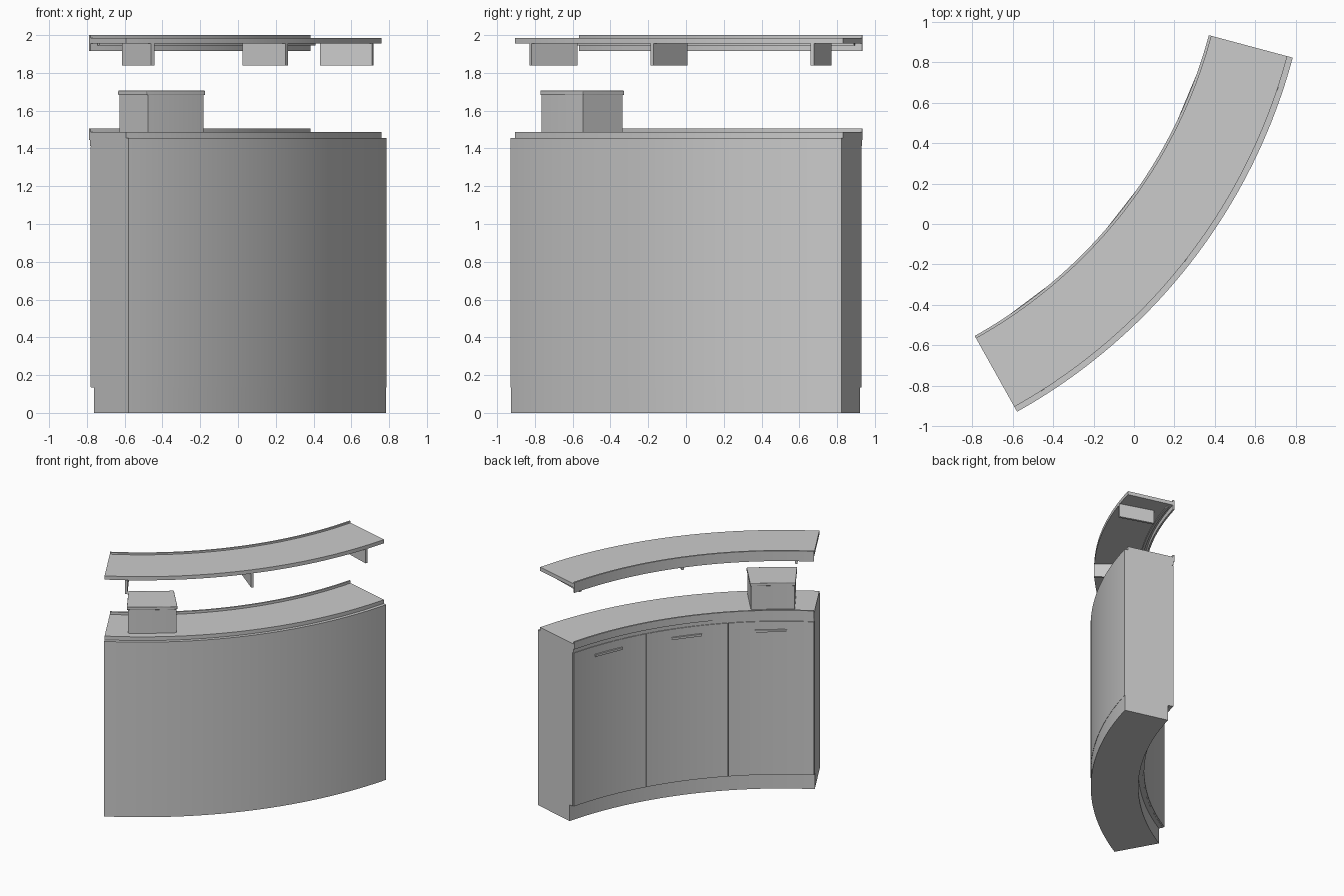
import bpy, bmesh
from math import cos, sin, radians

if "Cube" in bpy.data.objects:
    bpy.data.objects.remove(bpy.data.objects["Cube"])

CX, CY = -1.971, 1.562          # shared centre of all arcs
A0, A1 = -60.8, -15.0           # angular span of the counter


def polar(r, deg, z):
    a = radians(deg)
    return (CX + r * cos(a), CY + r * sin(a), z)


def arc_block(name, r0, r1, z0, z1, a0=A0, a1=A1, seg=48, bevel=0):
    """Curved slab: a rectangular section swept around the shared centre."""
    bm = bmesh.new()
    rings = []
    for i in range(seg + 1):
        a = a0 + (a1 - a0) * i / seg
        rings.append([bm.verts.new(polar(r, a, z))
                      for r, z in ((r0, z0), (r1, z0), (r1, z1), (r0, z1))])
    for p, q in zip(rings, rings[1:]):
        for k in range(4):
            bm.faces.new((p[k], p[(k + 1) % 4], q[(k + 1) % 4], q[k]))
    bm.faces.new(rings[0])
    bm.faces.new(rings[-1][::-1])
    bmesh.ops.recalc_face_normals(bm, faces=bm.faces)
    me = bpy.data.meshes.new(name)
    bm.to_mesh(me)
    bm.free()
    ob = bpy.data.objects.new(name, me)
    bpy.context.collection.objects.link(ob)
    bpy.context.view_layer.objects.active = ob
    ob.select_set(True)
    bpy.ops.object.shade_smooth_by_angle(angle=radians(30))
    ob.select_set(False)
    if bevel:
        m = ob.modifiers.new("bevel", 'BEVEL')
        m.width, m.segments = bevel, 3
    return ob


def box(name, r, deg, z, size):
    """Straight box turned to face the shared centre."""
    bpy.ops.mesh.primitive_cube_add(size=1, location=polar(r, deg, z),
                                    rotation=(0, 0, radians(deg)))
    ob = bpy.context.object
    ob.name, ob.scale = name, size
    ob.select_set(False)
    return ob


# plinth and cabinet body
arc_block("plinth", 2.48, 2.852, 0, 0.135)
arc_block("cabinet_body", 2.446, 2.854, 0.135, 1.455)

# doors on the concave back, with rail above and bar handles
step = (A1 - A0) / 3
for i in range(3):
    a = A0 + i * step
    arc_block(f"door_{i + 1}", 2.434, 2.447, 0.137, 1.41, a + 0.04, a + step - 0.04, 16)
    box(f"handle_{i + 1}", 2.430, a + step / 2, 1.335, (0.018, 0.24, 0.018))
arc_block("top_rail", 2.434, 2.447, 1.413, 1.455)

# countertop and upper shelf share the same board and back lip
for name, z in (("countertop", 1.455), ("upper_shelf", 1.955)):
    arc_block(name, 2.434, 2.826, z, z + 0.031)
arc_block("countertop_lip", 2.424, 2.438, 1.445, 1.506)
arc_block("upper_shelf_lip", 2.424, 2.438, 1.915, 2.0)

# thin strip beneath the shelf
arc_block("shelf_strip", 2.455, 2.475, 1.944, 1.956, A0 + 0.8, A1 - 0.8)

# radial support brackets
for i, a in enumerate((-57.5, -38.0, -18.4)):
    box(f"shelf_bracket_{i + 1}", 2.684, a, 1.898, (0.29, 0.02, 0.116))

# curved display box with lid
arc_block("display_box", 2.488, 2.764, 1.486, 1.685, -57.3, -49.7, 12)
arc_block("display_lid", 2.482, 2.770, 1.682, 1.706, -57.45, -49.55, 12, 0.004)
